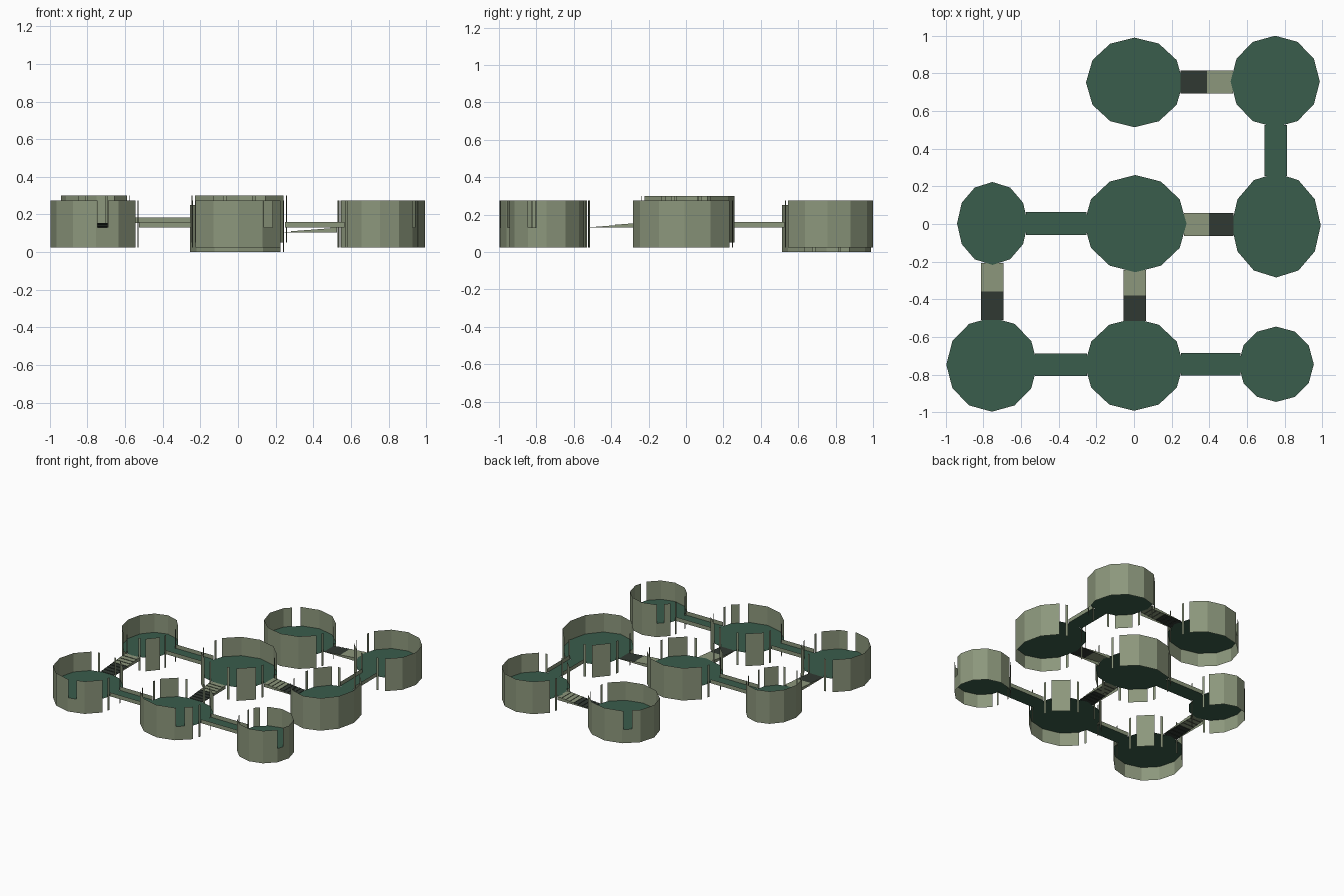
import bpy, math

if "Cube" in bpy.data.objects:
    bpy.data.objects.remove(bpy.data.objects["Cube"])

def material(name, srgb):
    m = bpy.data.materials.new(name)
    lin = [((c / 255 + 0.055) / 1.055) ** 2.4 for c in srgb]
    m.diffuse_color = (*lin, 1)
    m.use_nodes = True
    m.node_tree.nodes["Principled BSDF"].inputs["Base Color"].default_value = m.diffuse_color
    return m

OLIVE = material("olive stone", (140, 151, 124))
GREEN = material("green floor", (58, 93, 76))
DARK = material("dark stair", (48, 56, 50))

def build(name, quads, mats, idx=None):
    verts, faces = [], []
    for q in quads:
        faces.append(range(len(verts), len(verts) + len(q)))
        verts += q
    me = bpy.data.meshes.new(name)
    me.from_pydata(verts, [], [list(f) for f in faces])
    for m in mats:
        me.materials.append(m)
    if idx:
        for p, i in zip(me.polygons, idx):
            p.material_index = i
    ob = bpy.data.objects.new(name, me)
    bpy.context.collection.objects.link(ob)

WALL, FLOOR, HALF = 0.25, 0.105, 0.06   # wall height, floor above wall base, half corridor width

# room: centre x, y, radii, base z, door directions, window slits (start, end degrees)
ROOMS = {
    "front_left":   (-0.755, -0.747, 0.242, 0.25, 0.025, (0, 90), ((-88, -74),)),
    "front_mid":    (0.0, -0.747, 0.262, 0.245, 0.025, (0, 90, 180), ((-58, -44),)),
    "front_right":  (0.755, -0.745, 0.2, 0.2, 0.025, (180,), ((-30, -16), (122, 136))),
    "mid_left":     (-0.752, 0.003, 0.188, 0.22, 0.05, (0, 270), ()),
    "centre":       (0.007, 0.002, 0.272, 0.258, 0.05, (0, 180, 270), ()),
    "mid_right":    (0.755, -0.007, 0.237, 0.277, 0.025, (90, 180), ()),
    "back_mid":     (0.003, 0.752, 0.258, 0.238, 0.0, (0,), ((122, 136),)),
    "back_right":   (0.75, 0.757, 0.237, 0.243, 0.025, (180, 270), ()),
}

def rim(room, deg):
    """Point on the 12-sided outline at an angle."""
    x, y, rx, ry = room[:4]
    k = math.floor(deg / 30 + 1e-6)
    t = deg / 30 - k
    a, b = math.radians(30 * k), math.radians(30 * k + 30)
    return (x + rx * (math.cos(a) * (1 - t) + math.cos(b) * t),
            y + ry * (math.sin(a) * (1 - t) + math.sin(b) * t))

def panel(p, q, z0, z1):
    return [(*p, z0), (*q, z0), (*q, z1), (*p, z1)]

for name, r in ROOMS.items():
    base, doors, slits = r[4], r[5], r[6]
    fz, top = base + FLOOR, base + WALL
    # twelve-sided floor
    build(name + "_floor", [[(*rim(r, 30 * i), fz) for i in range(12)]], [GREEN])
    # thin walls, open at the doors and cut at the slits
    cuts = {30 * i for i in range(13)}
    for a, b in slits:
        cuts |= {a % 360, b % 360}
    for d in doors:
        cuts |= {(d + s) % 360 for s in (-19, -15, 15, 19)}
    cuts = sorted(cuts)
    quads = []
    for a, b in zip(cuts, cuts[1:]):
        m = (a + b) / 2
        off = min(abs((m - d + 180) % 360 - 180) for d in doors)
        if off < 15 or 19 < off < 30:       # doorway and the gap beside each door post
            continue
        slit = any((m - s) % 360 < e - s for s, e in slits)
        quads.append(panel(rim(r, a), rim(r, b), base, fz if slit else top))
    build(name + "_walls", quads, [OLIVE])

def span(a, b):
    """Facing ends of two rooms: axis, start, end, cross position."""
    ax = 0 if abs(a[0] - b[0]) > abs(a[1] - b[1]) else 1
    s = 1 if b[ax] > a[ax] else -1
    return ax, a[ax] + s * a[2 + ax] * 0.95, b[ax] - s * b[2 + ax] * 0.95, (a[1 - ax] + b[1 - ax]) / 2

def at(ax, u, v, z):
    return (u, v, z) if ax == 0 else (v, u, z)

def strip(ax, u0, z0, u1, z1, c):
    q = [at(ax, u0, c - HALF, z0), at(ax, u1, c - HALF, z1),
         at(ax, u1, c + HALF, z1), at(ax, u0, c + HALF, z0)]
    return q if (u1 > u0) == (ax == 0) else q[::-1]

# level corridors with low side rails
for n1, n2 in (("front_left", "front_mid"), ("front_mid", "front_right"),
               ("mid_left", "centre"), ("mid_right", "back_right")):
    a, b = ROOMS[n1], ROOMS[n2]
    ax, u0, u1, c = span(a, b)
    z = a[4] + FLOOR
    quads = [strip(ax, u0, z, u1, z, c)]
    for v in (c - HALF, c + HALF):
        quads.append([at(ax, u0, v, z), at(ax, u1, v, z), at(ax, u1, v, z + 0.03), at(ax, u0, v, z + 0.03)])
    build(n1 + "_corridor", quads, [GREEN, OLIVE], [0, 1, 1])

# shallow stairs: upper half light, lower half and risers dark
STEPS = 8
for low, high in (("front_left", "mid_left"), ("front_mid", "centre"),
                  ("mid_right", "centre"), ("back_mid", "back_right")):
    a, b = ROOMS[low], ROOMS[high]
    ax, u0, u1, c = span(a, b)
    za, zb = a[4] + FLOOR, b[4] + FLOOR
    du, dz = (u1 - u0) / STEPS, (zb - za) / STEPS
    quads, idx = [], []
    for i in range(STEPS):
        s, z = u0 + i * du, za + i * dz
        quads.append(strip(ax, s, z, s, z + dz, c))
        quads.append(strip(ax, s, z + dz, s + du, z + dz, c))
        idx += [1, 1 if i < STEPS / 2 else 0]
        for v in (c - HALF, c + HALF):     # stringers
            quads.append([at(ax, s, v, za), at(ax, s + du, v, za),
                          at(ax, s + du, v, z + dz), at(ax, s, v, z + dz)])
            idx.append(0)
    build(low + "_stairs", quads, [OLIVE, DARK], idx)
